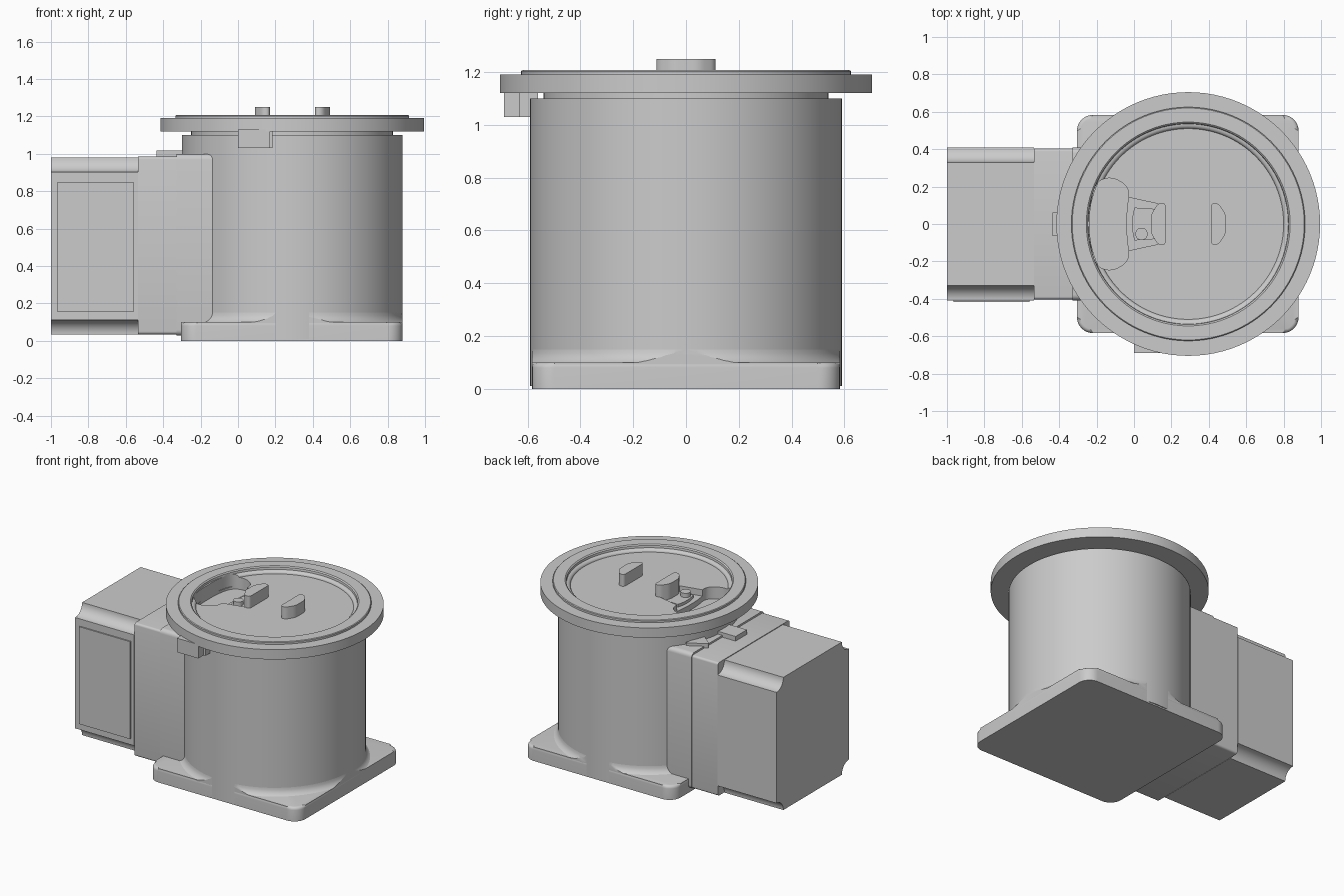
import bpy, bmesh, math

if "Cube" in bpy.data.objects:
    bpy.data.objects.remove(bpy.data.objects["Cube"])

CX = 0.29  # axis of the round housing


def finish(name, bm, angle=35):
    bmesh.ops.recalc_face_normals(bm, faces=bm.faces)
    me = bpy.data.meshes.new(name)
    bm.to_mesh(me)
    bm.free()
    ob = bpy.data.objects.new(name, me)
    bpy.context.collection.objects.link(ob)
    shade(ob, angle)
    return ob


def shade(ob, angle=35):
    bpy.ops.object.select_all(action='DESELECT')
    ob.select_set(True)
    bpy.context.view_layer.objects.active = ob
    bpy.ops.object.shade_smooth_by_angle(angle=math.radians(angle))


def lathe(name, profile, seg=96, closed=False):
    """Revolve (radius, z) points about the housing axis."""
    bm = bmesh.new()
    vs = [bm.verts.new((r, 0, z)) for r, z in profile]
    pairs = list(zip(vs, vs[1:])) + ([(vs[-1], vs[0])] if closed else [])
    es = [bm.edges.new(p) for p in pairs]
    bmesh.ops.spin(bm, geom=vs + es, cent=(0, 0, 0), axis=(0, 0, 1),
                   angle=math.tau, steps=seg)
    bmesh.ops.remove_doubles(bm, verts=bm.verts, dist=1e-5)
    bmesh.ops.translate(bm, verts=bm.verts, vec=(CX, 0, 0))
    return finish(name, bm)


def prism(name, pts, a, b, axis='z', bevel_top=0):
    """Extrude an outline from a to b; 'x' outlines are (y, z)."""
    bm = bmesh.new()
    put = (lambda p, h: (p[0], p[1], h)) if axis == 'z' else (lambda p, h: (h, p[0], p[1]))
    lo = [bm.verts.new(put(p, a)) for p in pts]
    hi = [bm.verts.new(put(p, b)) for p in pts]
    bm.faces.new(lo)
    top = bm.faces.new(hi)
    n = len(pts)
    for i in range(n):
        j = (i + 1) % n
        bm.faces.new((lo[i], lo[j], hi[j], hi[i]))
    if bevel_top:
        bmesh.ops.bevel(bm, geom=list(top.edges), offset=bevel_top, segments=4,
                        profile=0.5, affect='EDGES')
    return finish(name, bm)


def corner_rect(x0, x1, y0, y1, r, n=8, concave=False):
    """Rectangle outline with rounded or scooped corners."""
    pts = []
    for k, (x, y, sx, sy) in enumerate(((x1, y1, 1, 1), (x0, y1, -1, 1),
                                        (x0, y0, -1, -1), (x1, y0, 1, -1))):
        for i in range(n + 1):
            t = math.pi / 2 * (k + i / n)
            if concave:
                u = math.pi / 2 * (k + 1 - i / n) + math.pi
                pts.append((x + r * math.cos(u), y + r * math.sin(u)))
            else:
                pts.append((x - sx * r + r * math.cos(t), y - sy * r + r * math.sin(t)))
    return pts


def box(name, x0, x1, y0, y1, z0, z1):
    return prism(name, [(x0, y0), (x1, y0), (x1, y1), (x0, y1)], z0, z1)


def boolean(ob, cutter, op):
    m = ob.modifiers.new('cut', 'BOOLEAN')
    m.operation, m.object, m.solver = op, cutter, 'EXACT'
    bpy.context.view_layer.objects.active = ob
    bpy.ops.object.modifier_apply(modifier=m.name)
    bpy.data.objects.remove(cutter, do_unlink=True)
    shade(ob)


def arc(r, a0, a1, n=12):
    return [(CX + r * math.cos(math.radians(a0 + (a1 - a0) * i / n)),
             r * math.sin(math.radians(a0 + (a1 - a0) * i / n))) for i in range(n + 1)]


def smooth_outline(pts, r, n=6):
    """Round each corner of an outline with a quadratic curve."""
    out = []
    for i, p in enumerate(pts):
        ends = []
        for q in (pts[i - 1], pts[(i + 1) % len(pts)]):
            d = math.dist(p, q)
            k = min(r, d * 0.49) / d
            ends.append((p[0] + (q[0] - p[0]) * k, p[1] + (q[1] - p[1]) * k))
        for j in range(n + 1):
            t = j / n
            out.append(tuple((1 - t) ** 2 * ends[0][c] + 2 * t * (1 - t) * p[c]
                             + t * t * ends[1][c] for c in (0, 1)))
    return out


# Base plate and round housing
plate_outline = corner_rect(-0.305, 0.88, -0.583, 0.583, 0.085)
prism('base_plate', plate_outline, 0, 0.1, bevel_top=0.02)
lathe('housing', [(0, 0.01), (0.59, 0.01), (0.59, 1.1), (0.53, 1.1)])

# Fillet between housing and plate, trimmed to the plate outline
fillet = [(0.55, 0.09)] + [(0.65 - 0.06 * math.sin(t), 0.15 - 0.06 * math.cos(t))
                           for t in [math.pi / 2 * i / 6 for i in range(7)]] + [(0.55, 0.15)]
ring = lathe('housing_fillet', fillet, closed=True)
boolean(ring, prism('plate_trim', corner_rect(-0.305, 0.88, -0.583, 0.583, 0.085), 0, 0.3),
        'INTERSECT')

# Flanged lid with shallow dish
dish = [(0.535 - 0.025 * math.sin(t), 1.185 - 0.025 * (1 - math.cos(t)) * 0.8)
        for t in [math.pi / 2 * i / 5 for i in range(6)]]
lid = lathe('lid', [(0, 1.0), (0.54, 1.0), (0.54, 1.12), (0.705, 1.12), (0.705, 1.19),
                    (0.625, 1.19), (0.625, 1.203), (0.62, 1.207), (0.545, 1.207),
                    (0.537, 1.2)] + dish + [(0, 1.165)])

# Finger cavity and pocket cut into the lid
half = [(-0.235, 0.10), (-0.205, 0.225), (-0.12, 0.255), (-0.02, 0.195), (-0.04, 0.08)]
cavity = smooth_outline(half + [(x, -y) for x, y in reversed(half)], 0.06)
boolean(lid, prism('cavity_cutter', cavity, 1.08, 1.3), 'DIFFERENCE')
pocket = arc(0.35, 156, 204) + arc(0.17, 217, 143)
boolean(lid, prism('pocket_cutter', pocket, 1.12, 1.3), 'DIFFERENCE')

# Latch inside the pocket
prism('latch_plate', arc(0.30, 163, 197) + arc(0.19, 205, 155), 1.11, 1.14)
prism('latch_pin', [(0.04 + 0.033 * math.cos(math.tau * i / 24),
                     -0.053 + 0.033 * math.sin(math.tau * i / 24)) for i in range(24)],
      1.11, 1.17)

# Two lid grips
grip = [(0, -0.112), (0.04, -0.112), (0.08, -0.05), (0.08, 0.05), (0.04, 0.112), (0, 0.112)]
for name, x, s in (('inner_grip', 0.17, -1), ('outer_grip', 0.412, 1)):
    prism(name, smooth_outline([(x + s * u, v) for u, v in grip], 0.025), 1.11, 1.25)

# Lid catch under the flange
box('catch_body', 0.0, 0.17, -0.69, -0.56, 1.03, 1.13)
box('catch_side', 0.165, 0.185, -0.63, -0.56, 1.03, 1.13)

# Gearbox, its collar on the housing, and motor with scooped corners
prism('gearbox', corner_rect(-0.403, 0.403, 0.035, 0.985, 0.015, 4), -0.535, -0.1, 'x')
prism('gearbox_collar', corner_rect(-0.408, 0.408, 0.028, 0.998, 0.03, 5), -0.33, -0.1, 'x')
prism('motor', corner_rect(-0.408, 0.408, 0.033, 0.98, 0.078, 10, True), -1.0, -0.535, 'x')
box('motor_panel', -0.965, -0.56, -0.417, -0.40, 0.155, 0.85)

# Small stops on the gearbox top
box('center_stop', -0.435, -0.28, -0.065, 0.062, 0.97, 1.018)
prism('side_stop', smooth_outline([(-0.26, 0.17), (-0.36, 0.25), (-0.22, 0.33)], 0.02),
      0.97, 1.018)
